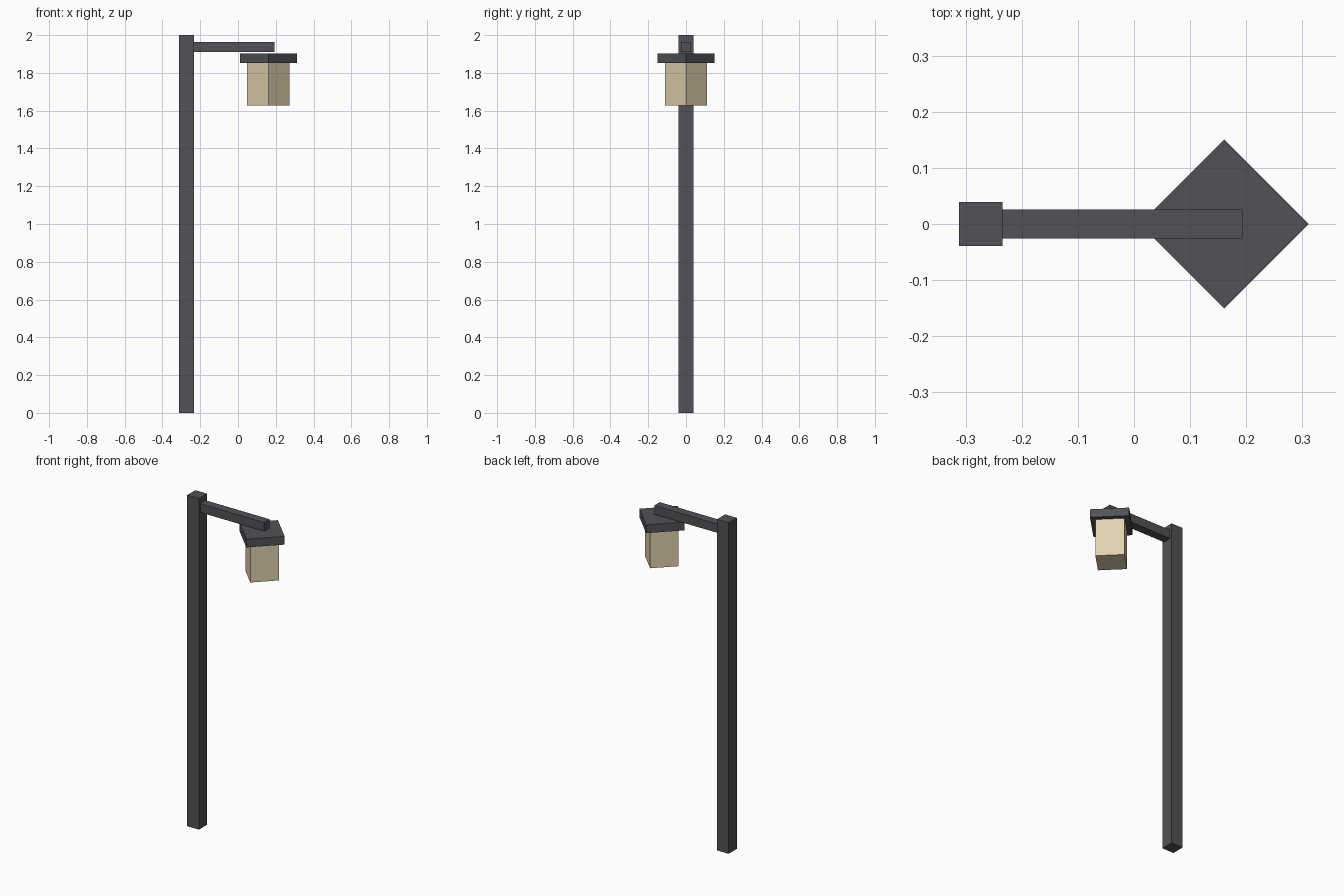
import bpy
from math import radians

default = bpy.data.objects.get("Cube")
if default:
    bpy.data.objects.remove(default, do_unlink=True)


def material(name, rgb):
    mat = bpy.data.materials.new(name)
    mat.use_nodes = True
    colour = (*rgb, 1)
    mat.diffuse_color = colour
    mat.node_tree.nodes["Principled BSDF"].inputs["Base Color"].default_value = colour
    return mat


def box(name, centre, size, mat, turn=0):
    bpy.ops.mesh.primitive_cube_add(size=1, location=centre)
    obj = bpy.context.object
    obj.name = name
    obj.scale = size
    obj.rotation_euler.z = radians(turn)
    obj.data.materials.append(mat)
    return obj


metal = material("dark grey metal", (0.085, 0.083, 0.092))
glow = material("warm cream glass", (0.75, 0.65, 0.43))

# Square post and the arm reaching out from its top
box("post", (-0.273, 0, 1), (0.078, 0.078, 2), metal)
box("arm", (-0.03, 0, 1.938), (0.446, 0.052, 0.053), metal)

# Lantern turned corner-on under the arm, with a flat overhanging cap
lamp_x = 0.161
box("lantern_cap", (lamp_x, 0, 1.878), (0.213, 0.213, 0.05), metal, 45)
box("lantern_glass", (lamp_x, 0, 1.74), (0.159, 0.159, 0.227), glow, 45)
